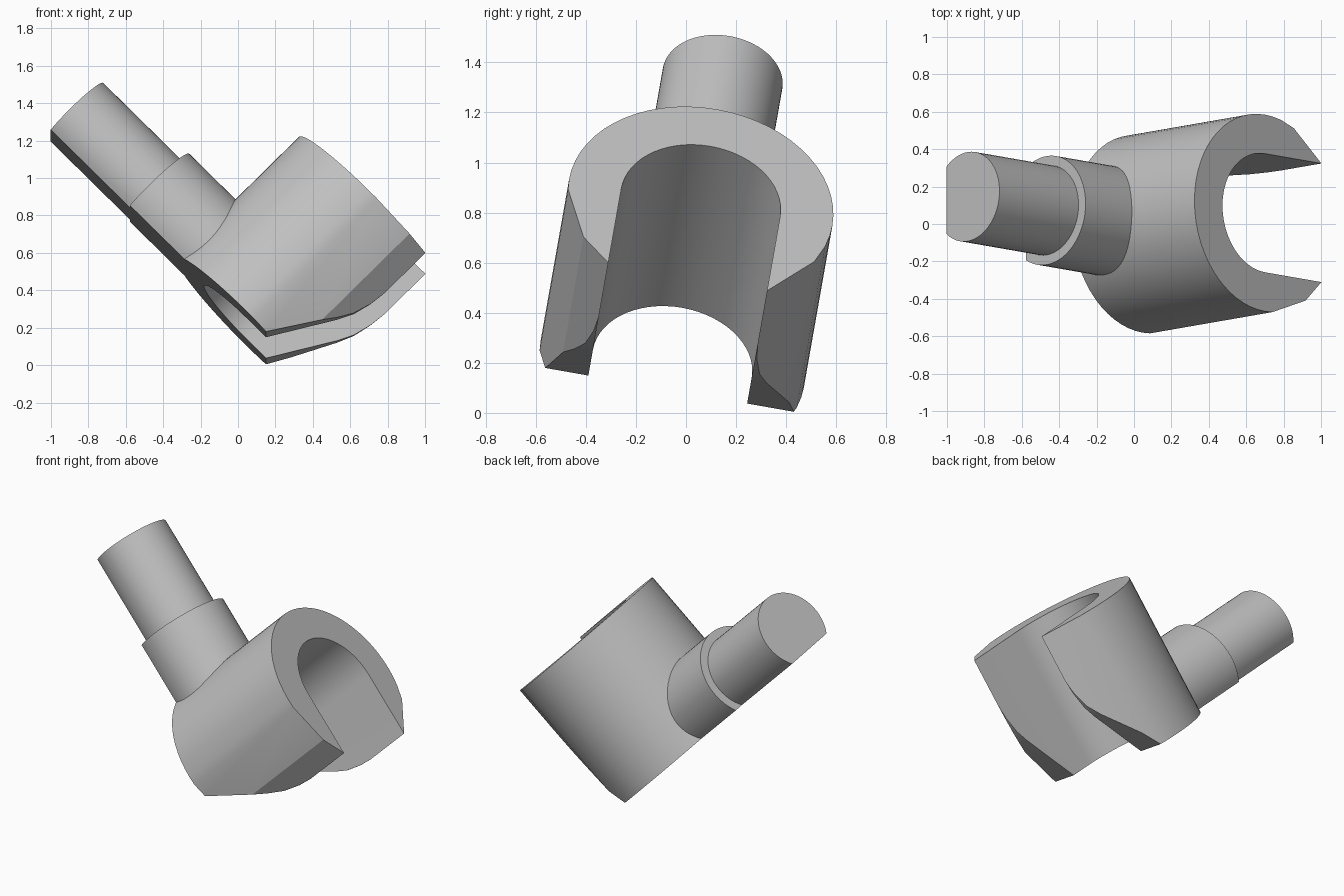
import bpy
import bmesh
from math import sin, cos, radians, sqrt, asin, pi
from mathutils import Matrix, Vector

if "Cube" in bpy.data.objects:
    bpy.data.objects.remove(bpy.data.objects["Cube"], do_unlink=True)

grey = bpy.data.materials.new("plain grey")
grey.use_nodes = True
grey.diffuse_color = (0.53, 0.53, 0.53, 1)
grey.node_tree.nodes["Principled BSDF"].inputs["Base Color"].default_value = grey.diffuse_color

# Tilted frame: local x runs along the stem, z along the clip bore
tilt = radians(10)
h = sqrt(0.5)
stem_dir = Vector((-h, h * sin(tilt), h * cos(tilt)))
bore_dir = Vector((h, h * sin(tilt), h * cos(tilt)))
side_dir = bore_dir.cross(stem_dir)
FRAME = Matrix((stem_dir, side_dir, bore_dir)).transposed().to_4x4()
FRAME.translation = 0.162 * bore_dir + 0.097 * stem_dir + 0.088 * side_dir

R_OUT, R_IN, LENGTH = 0.534, 0.322, 0.926
STEM_HEIGHT = 0.157


def prism(name, points, depth):
    """Extrude a closed 3D outline along depth and place it in the tilted frame."""
    bm = bmesh.new()
    face = bm.faces.new([bm.verts.new(p) for p in points])
    new = bmesh.ops.extrude_face_region(bm, geom=[face])["geom"]
    bmesh.ops.translate(bm, vec=depth, verts=[v for v in new if isinstance(v, bmesh.types.BMVert)])
    bmesh.ops.recalc_face_normals(bm, faces=bm.faces)
    mesh = bpy.data.meshes.new(name)
    bm.to_mesh(mesh)
    bm.free()
    mesh.materials.append(grey)
    obj = bpy.data.objects.new(name, mesh)
    obj.matrix_world = FRAME
    bpy.context.collection.objects.link(obj)
    return obj


def activate(obj):
    bpy.ops.object.select_all(action="DESELECT")
    obj.select_set(True)
    bpy.context.view_layer.objects.active = obj


def smooth(obj, angle):
    activate(obj)
    bpy.ops.object.shade_smooth_by_angle(angle=radians(angle))


# Open clip: a thick ring with a straight slot as wide as the bore
tip = 180 - asin(R_IN / R_OUT) * 180 / pi
outer = [-tip, -114, -103] + list(range(-96, 97, 6)) + [125, tip]
outline = [(R_OUT * cos(radians(a)), R_OUT * sin(radians(a)), 0) for a in outer]
outline += [(R_IN * cos(radians(a)), R_IN * sin(radians(a)), 0) for a in range(90, -91, -6)]
clip = prism("clip", outline, (0, 0, LENGTH))

# Slanted, rounded relief across the lower ends of both arms
relief = [(-0.087, -0.1), (-0.35, 0.338), (-0.39, 0.42), (-0.415, 0.52),
          (-0.43, 0.65), (-0.7, 0.65), (-0.7, -0.1)]
cutter = prism("arm_relief_cutter", [(x, -1, z) for x, z in relief], (0, 2, 0))
cutter.hide_render = True
cut = clip.modifiers.new("relief", "BOOLEAN")
cut.operation = "DIFFERENCE"
cut.solver = "EXACT"
cut.object = cutter
activate(clip)
bpy.ops.object.modifier_apply(modifier=cut.name)
bpy.data.objects.remove(cutter, do_unlink=True)
smooth(clip, 22)


def stem_part(name, radius, start, end):
    """Round bar with a flat underside level with the clip's lower face."""
    low = -asin(STEM_HEIGHT / radius)
    steps = 44
    angles = [low + (pi - 2 * low) * i / steps for i in range(steps + 1)]
    points = [(start, radius * cos(a), STEM_HEIGHT + radius * sin(a)) for a in angles]
    smooth(prism(name, points, (end - start, 0, 0)), 22)


# Stepped stem
stem_part("stem_collar", 0.295, 0.40, 0.883)
stem_part("stem_pin", 0.242, 0.85, 1.481)
